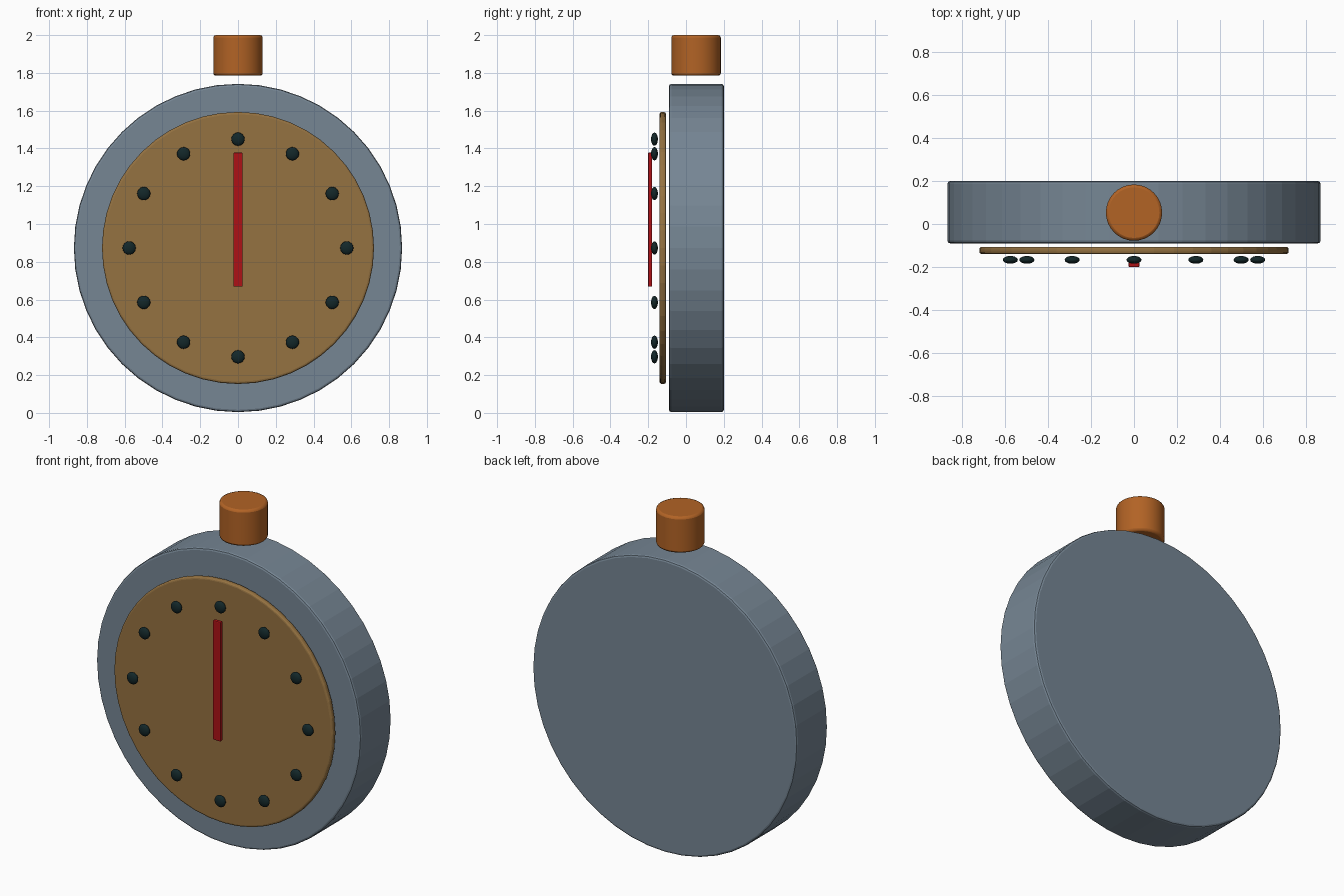
import bpy, math

if "Cube" in bpy.data.objects:
    bpy.data.objects.remove(bpy.data.objects["Cube"])

CZ = 0.873  # height of the case centre


def material(name, rgb):
    m = bpy.data.materials.new(name)
    lin = [((c / 255 + 0.055) / 1.055) ** 2.4 for c in rgb]
    m.diffuse_color = (*lin, 1)
    m.use_nodes = True
    m.node_tree.nodes["Principled BSDF"].inputs["Base Color"].default_value = m.diffuse_color
    return m


STEEL = material("slate steel", (118, 134, 148))
BRONZE = material("bronze dial", (149, 114, 65))
COPPER = material("copper crown", (178, 99, 37))
RED = material("red hand", (174, 17, 22))
DARK = material("dark marker", (19, 39, 41))


def finish(name, mat, bevel=0, segments=2, smooth=None):
    ob = bpy.context.object
    ob.name = name
    ob.data.materials.append(mat)
    bpy.ops.object.transform_apply(location=False, rotation=True, scale=True)
    if smooth:
        bpy.ops.object.shade_smooth_by_angle(angle=math.radians(smooth))
    if bevel:
        b = ob.modifiers.new("bevel", 'BEVEL')
        b.width, b.segments = bevel, segments
        b.limit_method = 'ANGLE'
        b.angle_limit = math.radians(40)
    return ob


def disc(name, mat, r, y0, y1, sides, bevel, segments=2, smooth=None):
    # cylinder with its axis along y
    bpy.ops.mesh.primitive_cylinder_add(vertices=sides, radius=r, depth=y1 - y0,
                                        location=(0, (y0 + y1) / 2, CZ),
                                        rotation=(math.pi / 2, 0, 0))
    return finish(name, mat, bevel, segments, smooth)


# Case and dial plate
disc("case", STEEL, 0.869, -0.09, 0.2, 48, 0.012)
disc("dial", BRONZE, 0.72, -0.14, -0.106, 48, 0.012, 3)

# Crown button floating just above the case
bpy.ops.mesh.primitive_cylinder_add(vertices=32, radius=0.131, depth=0.215,
                                    location=(0, 0.053, 1.8925))
finish("crown", COPPER, 0.013, 2, 30)

# Twelve flattened hour markers
for i in range(12):
    a = i * math.tau / 12
    bpy.ops.mesh.primitive_uv_sphere_add(
        segments=20, ring_count=12, radius=1,
        location=(0.576 * math.sin(a), -0.167, CZ + 0.576 * math.cos(a)))
    bpy.context.object.scale = (0.035, 0.018, 0.035)
    finish(f"hour_marker_{i + 1}", DARK, smooth=60)

# Single hand
bpy.ops.mesh.primitive_cube_add(size=1, location=(0, -0.19, 1.023))
bpy.context.object.scale = (0.05, 0.022, 0.71)
finish("hand", RED, 0.005)
